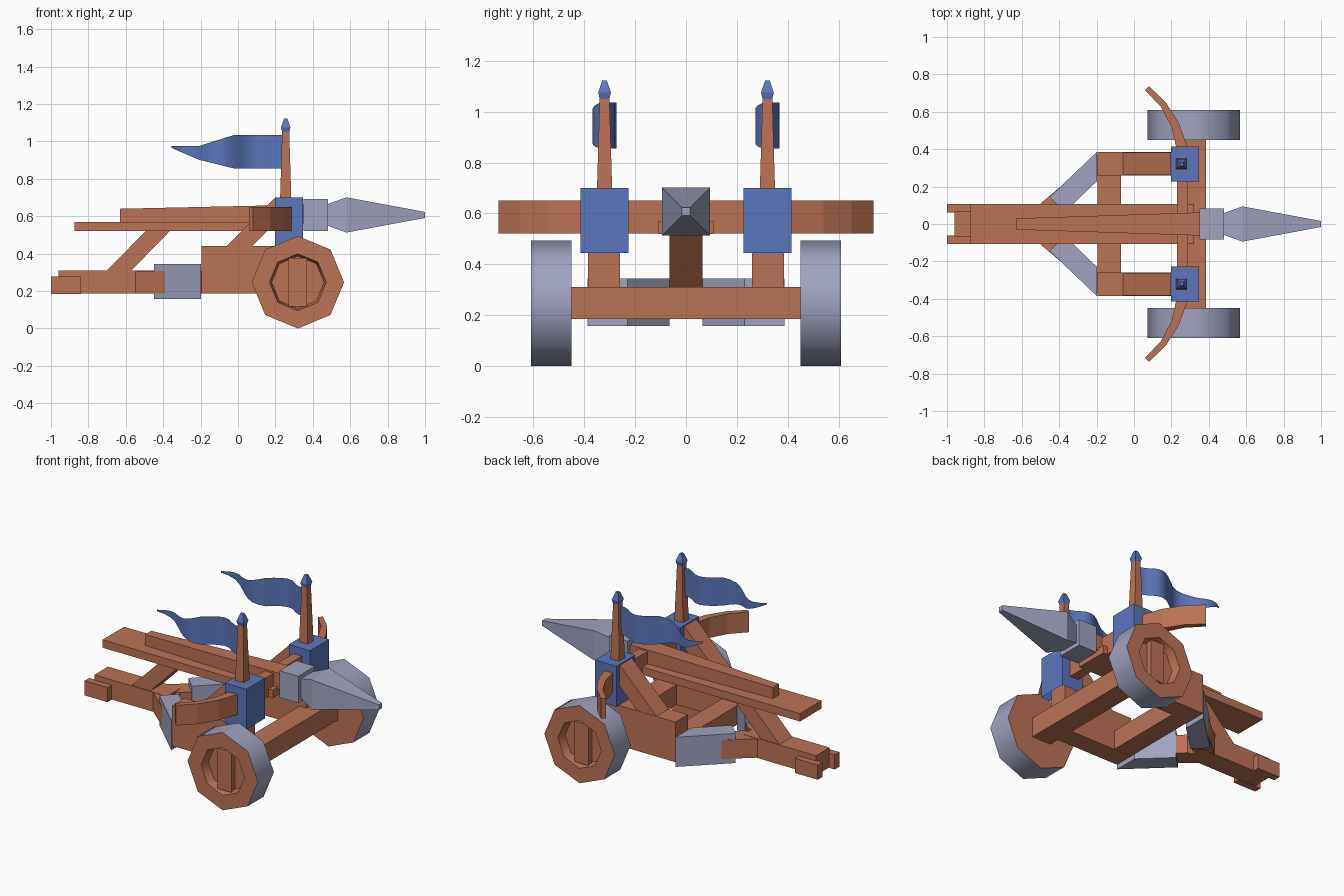
import bpy, bmesh, math
from mathutils import Vector

if "Cube" in bpy.data.objects:
    bpy.data.objects.remove(bpy.data.objects["Cube"])


def material(name, rgb):
    m = bpy.data.materials.new(name)
    m.diffuse_color = (*rgb, 1)
    m.use_nodes = True
    m.node_tree.nodes["Principled BSDF"].inputs["Base Color"].default_value = m.diffuse_color
    return m


WOOD = material("warm wood", (0.50, 0.17, 0.09))
STEEL = material("pale steel", (0.35, 0.37, 0.52))
BLUE = material("banner blue", (0.105, 0.18, 0.50))


def finish(name, bm, mats, mirror=False, smooth=None):
    bmesh.ops.recalc_face_normals(bm, faces=bm.faces)
    me = bpy.data.meshes.new(name)
    bm.to_mesh(me)
    bm.free()
    for m in mats:
        me.materials.append(m)
    ob = bpy.data.objects.new(name, me)
    bpy.context.collection.objects.link(ob)
    if mirror:
        mod = ob.modifiers.new("mirror", 'MIRROR')
        mod.use_axis = (False, True, False)
        mod.use_mirror_merge = False
    if smooth:
        bpy.ops.object.select_all(action='DESELECT')
        ob.select_set(True)
        bpy.context.view_layer.objects.active = ob
        bpy.ops.object.shade_smooth_by_angle(angle=math.radians(smooth))
    return ob


def prism(name, pts, axis, lo, hi, mat, mirror=False):
    """Polygon extruded along y (points are x, z) or z (points are x, y)."""
    bm = bmesh.new()
    place = (lambda a, b, t: (a, t, b)) if axis == 'y' else (lambda a, b, t: (a, b, t))
    face = bm.faces.new([bm.verts.new(place(a, b, lo)) for a, b in pts])
    ext = bmesh.ops.extrude_face_region(bm, geom=[face])
    step = Vector(place(0, 0, hi - lo))
    bmesh.ops.translate(bm, vec=step, verts=[v for v in ext["geom"] if isinstance(v, bmesh.types.BMVert)])
    return finish(name, bm, [mat], mirror)


def box(name, x, y, z, mat, mirror=False):
    return prism(name, [(x[0], y[0]), (x[1], y[0]), (x[1], y[1]), (x[0], y[1])], 'z', *z, mat, mirror)


def loft(name, rings, mat, mirror=False):
    """Skin between four-cornered rings, closed at both ends."""
    bm = bmesh.new()
    loops = [[bm.verts.new(p) for p in r] for r in rings]
    for a, b in zip(loops, loops[1:]):
        for i in range(4):
            j = (i + 1) % 4
            bm.faces.new((a[i], a[j], b[j], b[i]))
    bm.faces.new(loops[0])
    bm.faces.new(loops[-1])
    return finish(name, bm, [mat], mirror)


def ring_x(x, hy, z0, z1):
    return [(x, -hy, z0), (x, hy, z0), (x, hy, z1), (x, -hy, z1)]


def ring_z(z, h, cx=0.255, cy=0.32):
    return [(cx - h, cy - h, z), (cx + h, cy - h, z), (cx + h, cy + h, z), (cx - h, cy + h, z)]


# Chassis
box("axle_beam", (0.25, 0.385), (-0.46, 0.46), (0.185, 0.31), WOOD)
box("side_rail", (-0.195, 0.30), (0.26, 0.385), (0.186, 0.44), WOOD, True)
box("cross_member", (-0.195, -0.07), (-0.27, 0.27), (0.187, 0.309), WOOD)
box("tail_beam", (-0.96, -0.45), (-0.068, 0.068), (0.186, 0.31), WOOD)
box("tail_block", (-1.0, -0.84), (0.062, 0.108), (0.184, 0.277), WOOD, True)
prism("diagonal_beam", [(-0.57, 0.05), (-0.18, 0.38), (-0.18, 0.26), (-0.42, 0.02), (-0.55, 0.0)],
      'z', 0.188, 0.308, WOOD, True)
prism("diagonal_sleeve", [(-0.197, 0.387), (-0.45, 0.145), (-0.37, 0.065), (-0.197, 0.23)],
      'z', 0.157, 0.345, STEEL, True)

# Slanted supports
prism("rear_support", [(-0.71, 0.30), (-0.58, 0.30), (-0.36, 0.525), (-0.49, 0.525)], 'y', -0.064, 0.064, WOOD)
prism("post_brace", [(-0.07, 0.43), (0.065, 0.43), (0.25, 0.615), (0.25, 0.695), (0.195, 0.695)],
      'y', 0.262, 0.383, WOOD, True)

# Bolt slide and shaft
box("bolt_slide", (-0.875, 0.32), (-0.108, 0.108), (0.52, 0.57), WOOD)
loft("bolt_shaft", [ring_x(-0.63, 0.03, 0.56, 0.64), ring_x(0.36, 0.062, 0.56, 0.662)], WOOD)

# Bolt head: collar and pointed square tip
box("bolt_collar", (0.35, 0.482), (-0.084, 0.084), (0.522, 0.692), STEEL)
C = 0.607
loft("bolt_head", [ring_x(x, h, C - h, C + h)
                   for x, h in ((0.47, 0.055), (0.58, 0.094), (1.0, 0.016))], STEEL)

# Bow: straight middle with swept arms
outer = [(0.29, 0.0), (0.29, 0.40), (0.24, 0.54), (0.17, 0.65), (0.08, 0.737)]
inner = [(0.06, 0.715), (0.145, 0.625), (0.20, 0.52), (0.23, 0.39), (0.23, 0.0)]
prism("bow_arm", outer + inner, 'z', 0.522, 0.65, WOOD, True)

# Blue post caps, hollow underneath, with their inner posts
bm = bmesh.new()
bmesh.ops.create_cube(bm, size=1)
bmesh.ops.scale(bm, vec=(0.15, 0.188, 0.256), verts=bm.verts)
bmesh.ops.translate(bm, vec=(0.273, 0.32, 0.572), verts=bm.verts)
base = min(bm.faces, key=lambda f: f.calc_center_median().z)
bmesh.ops.inset_region(bm, faces=[base], thickness=0.012)
bmesh.ops.translate(bm, vec=(0, 0, 0.2), verts=base.verts)
finish("post_cap", bm, [BLUE], True)
box("inner_post", (0.22, 0.298), (0.263, 0.382), (0.43, 0.68), WOOD, True)

# Flag poles and finials
loft("flag_pole", [ring_z(0.69, 0.03), ring_z(1.055, 0.019)], WOOD, True)
loft("pole_finial", [ring_z(1.05, 0.019), ring_z(1.075, 0.025), ring_z(1.122, 0.009)], BLUE, True)


# Waving flags: single sheets, both blowing the same way
def mix(x, table):
    for (x0, a), (x1, b) in zip(table, table[1:]):
        if x >= x1:
            return a + (b - a) * (x0 - x) / (x0 - x1)
    return table[-1][1]


TOP = [(0.25, 1.035), (-0.02, 1.035), (-0.21, 0.975), (-0.357, 0.975)]
LOW = [(0.25, 0.855), (-0.02, 0.855), (-0.21, 0.902), (-0.357, 0.966)]
for side, y0 in (("left", 0.32), ("right", -0.32)):
    bm = bmesh.new()
    prev = None
    for i in range(17):
        x = 0.245 - 0.60 * i / 16
        y = y0 + 0.047 * min(1, (0.245 - x) / 0.1) * math.cos(math.tau * (x - 0.1) / 0.38)
        pair = [bm.verts.new((x, y, mix(x, LOW))), bm.verts.new((x, y, mix(x, TOP)))]
        if prev:
            bm.faces.new((prev[0], pair[0], pair[1], prev[1]))
        prev = pair
    finish("flag_" + side, bm, [BLUE], smooth=60)

# Octagonal wheels: steel tread, wooden faces, recessed outer hub
bm = bmesh.new()
R, WX, WZ = 0.247, 0.32, 0.247
rings = []
for r, y in ((R, 0.45), (R, 0.61), (0.152, 0.61), (0.14, 0.555)):
    rings.append([bm.verts.new((WX + r * math.cos(k * math.pi / 4), y, WZ + r * math.sin(k * math.pi / 4)))
                  for k in range(8)])
for n, (a, b) in enumerate(zip(rings, rings[1:])):
    for k in range(8):
        j = (k + 1) % 8
        f = bm.faces.new((a[k], a[j], b[j], b[k]))
        f.material_index = 1 if n == 0 else 0
bm.faces.new(rings[0])
bm.faces.new(rings[-1])
finish("wheel", bm, [WOOD, STEEL], True, smooth=50)
box("wheel_bar", (0.27, 0.368), (0.54, 0.592), (0.118, 0.376), WOOD, True)
